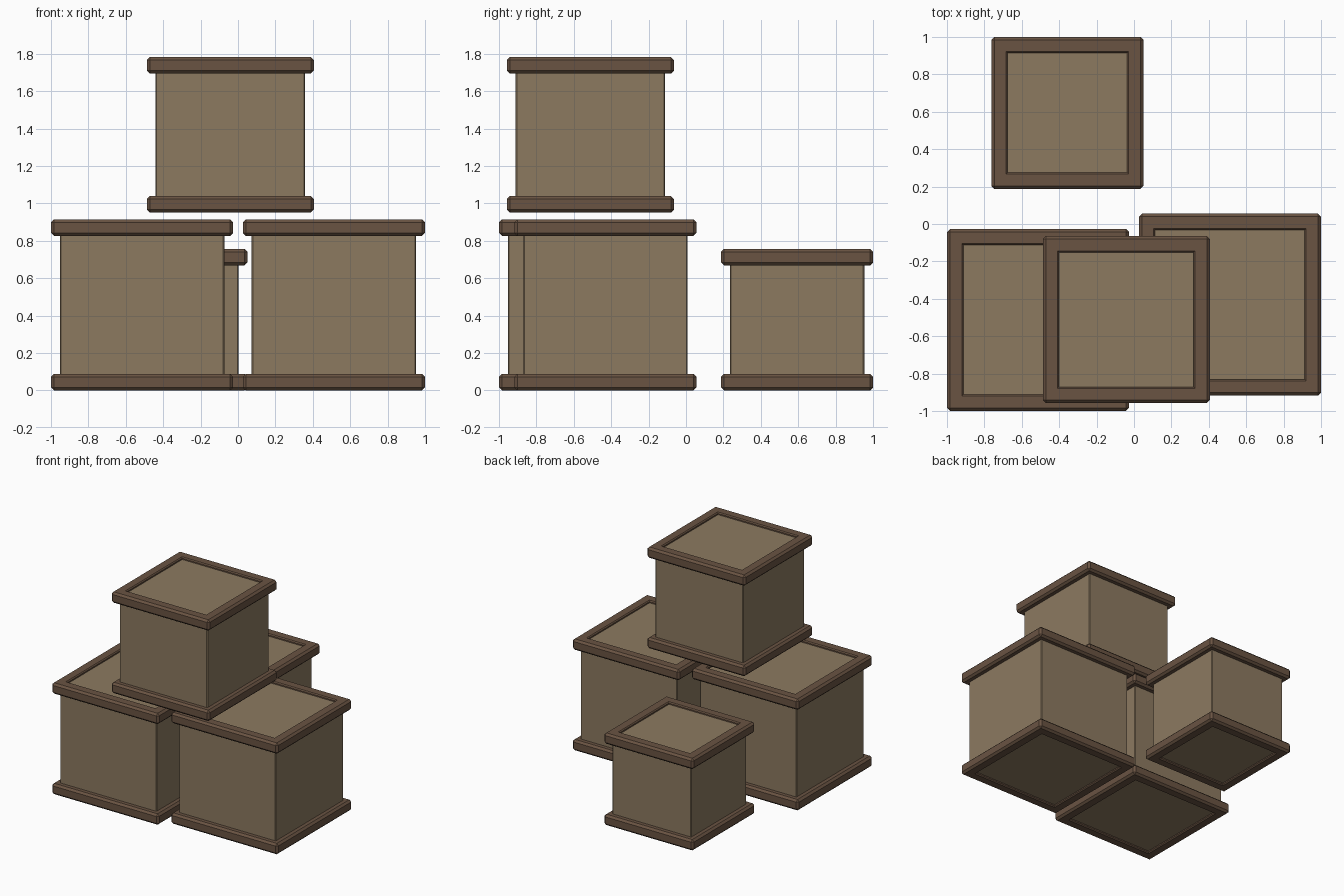
import bpy
import bmesh
from mathutils import Matrix

if "Cube" in bpy.data.objects:
    bpy.data.objects.remove(bpy.data.objects["Cube"], do_unlink=True)

RIM_WIDTH = 0.087    # plan width of the frame beams
RIM_HEIGHT = 0.089
BODY_INSET = 0.047   # body wall behind the frame's outer face
RECESS = 0.018       # panel depth below the frame
CHAMFER = 0.016


def make_material(name, colour):
    mat = bpy.data.materials.new(name)
    mat.use_nodes = True
    mat.diffuse_color = (*colour, 1)
    mat.node_tree.nodes["Principled BSDF"].inputs["Base Color"].default_value = (*colour, 1)
    return mat


tan_wood = make_material("tan wood", (0.265, 0.193, 0.118))
brown_wood = make_material("brown wood", (0.142, 0.087, 0.055))


def add_object(name, bm, mat, location):
    bmesh.ops.recalc_face_normals(bm, faces=bm.faces[:])
    mesh = bpy.data.meshes.new(name)
    bm.to_mesh(mesh)
    bm.free()
    mesh.materials.append(mat)
    obj = bpy.data.objects.new(name, mesh)
    obj.location = location
    bpy.context.collection.objects.link(obj)


def add_body(name, size, height, location):
    bm = bmesh.new()
    bmesh.ops.create_cube(bm, size=1, matrix=Matrix.Diagonal((size, size, height, 1)))
    upright = [e for e in bm.edges if abs(e.verts[0].co.z - e.verts[1].co.z) > 0.1]
    bmesh.ops.bevel(bm, geom=upright, offset=0.006, segments=1, affect='EDGES')
    add_object(name, bm, tan_wood, location)


def add_frame(name, size, location):
    # Square ring: inner and outer loops at the bottom and top
    bm = bmesh.new()
    corners = [(-1, -1), (1, -1), (1, 1), (-1, 1)]
    outer, inner = size / 2, size / 2 - RIM_WIDTH
    loops = [[bm.verts.new((x * r, y * r, z)) for x, y in corners]
             for r, z in ((outer, -RIM_HEIGHT / 2), (outer, RIM_HEIGHT / 2),
                          (inner, RIM_HEIGHT / 2), (inner, -RIM_HEIGHT / 2))]
    for k in range(4):
        a, b = loops[k], loops[(k + 1) % 4]
        for i in range(4):
            j = (i + 1) % 4
            bm.faces.new((a[i], a[j], b[j], b[i]))
    # Chamfer the outer edges strongly and the inner rims lightly
    bm.normal_update()
    outer_verts = set(loops[0] + loops[1])
    inner_verts = set(loops[2] + loops[3])
    hard = [e for e in bm.edges if set(e.verts) <= outer_verts]
    soft = [e for e in bm.edges if set(e.verts) <= inner_verts
            and abs(e.verts[0].co.z - e.verts[1].co.z) < 0.01]
    bmesh.ops.bevel(bm, geom=hard, offset=CHAMFER, segments=1, affect='EDGES')
    bmesh.ops.bevel(bm, geom=[e for e in soft if e.is_valid], offset=0.008,
                    segments=1, affect='EDGES')
    add_object(name, bm, brown_wood, location)


def add_crate(name, x, y, base, size, height):
    add_body(name + "_body", size - 2 * BODY_INSET, height - 2 * RECESS,
             (x, y, base + height / 2))
    add_frame(name + "_bottom_frame", size, (x, y, base + RIM_HEIGHT / 2))
    add_frame(name + "_top_frame", size, (x, y, base + height - RIM_HEIGHT / 2))


add_crate("right_crate", -0.513, -0.513, 0, 0.973, 0.915)
add_crate("left_crate", 0.513, -0.431, 0, 0.973, 0.915)
add_crate("back_crate", -0.356, 0.594, 0, 0.813, 0.757)
add_crate("upper_crate", -0.041, -0.511, 0.951, 0.893, 0.832)
